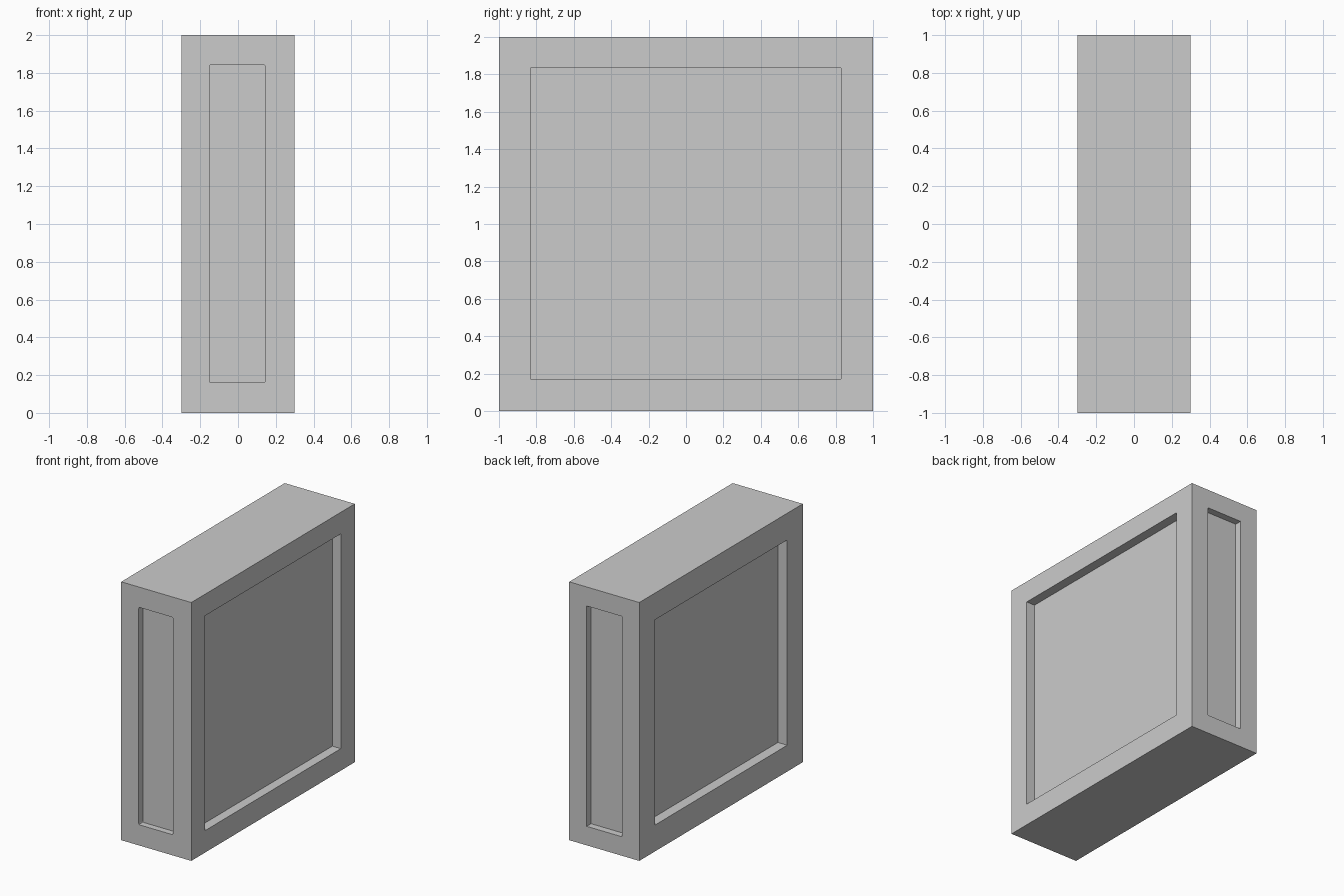
import bpy, bmesh
from mathutils import Vector

if "Cube" in bpy.data.objects:
    bpy.data.objects.remove(bpy.data.objects["Cube"])


def box(name, lo, hi):
    lo, hi = Vector(lo), Vector(hi)
    bm = bmesh.new()
    bmesh.ops.create_cube(bm, size=1)
    for v in bm.verts:
        v.co = Vector((v.co[i] * (hi[i] - lo[i]) + (hi[i] + lo[i]) / 2 for i in range(3)))
    mesh = bpy.data.meshes.new(name)
    bm.to_mesh(mesh)
    bm.free()
    ob = bpy.data.objects.new(name, mesh)
    bpy.context.collection.objects.link(ob)
    return ob


def round_corners(ob, axis, radius):
    # rounds the edges running along one axis
    bm = bmesh.new()
    bm.from_mesh(ob.data)
    edges = [e for e in bm.edges
             if abs((e.verts[0].co - e.verts[1].co).normalized()[axis]) > 0.9]
    bmesh.ops.bevel(bm, geom=edges, offset=radius, segments=2, profile=0.5, affect='EDGES')
    bm.to_mesh(ob.data)
    bm.free()


# Solid slab
slab = box("slab_body", (-0.3, -1, 0), (0.3, 1, 2))

# Recessed panels: wide sides, then narrow ends
front = box("front_recess", (-0.15, -1.1, 0.16), (0.143, -0.95, 1.843))
back = box("back_recess", (-0.152, 0.946, 0.147), (0.15, 1.1, 1.853))
right = box("right_recess", (0.227, -0.832, 0.17), (0.4, 0.83, 1.833))
left = box("left_recess", (-0.4, -0.81, 0.204), (-0.22, 0.805, 1.793))
round_corners(front, 1, 0.008)

for cutter in (front, back, right, left):
    mod = slab.modifiers.new(cutter.name, 'BOOLEAN')
    mod.object = cutter
    mod.operation = 'DIFFERENCE'
    mod.solver = 'EXACT'
    cutter.hide_render = True
    cutter.hide_set(True)
